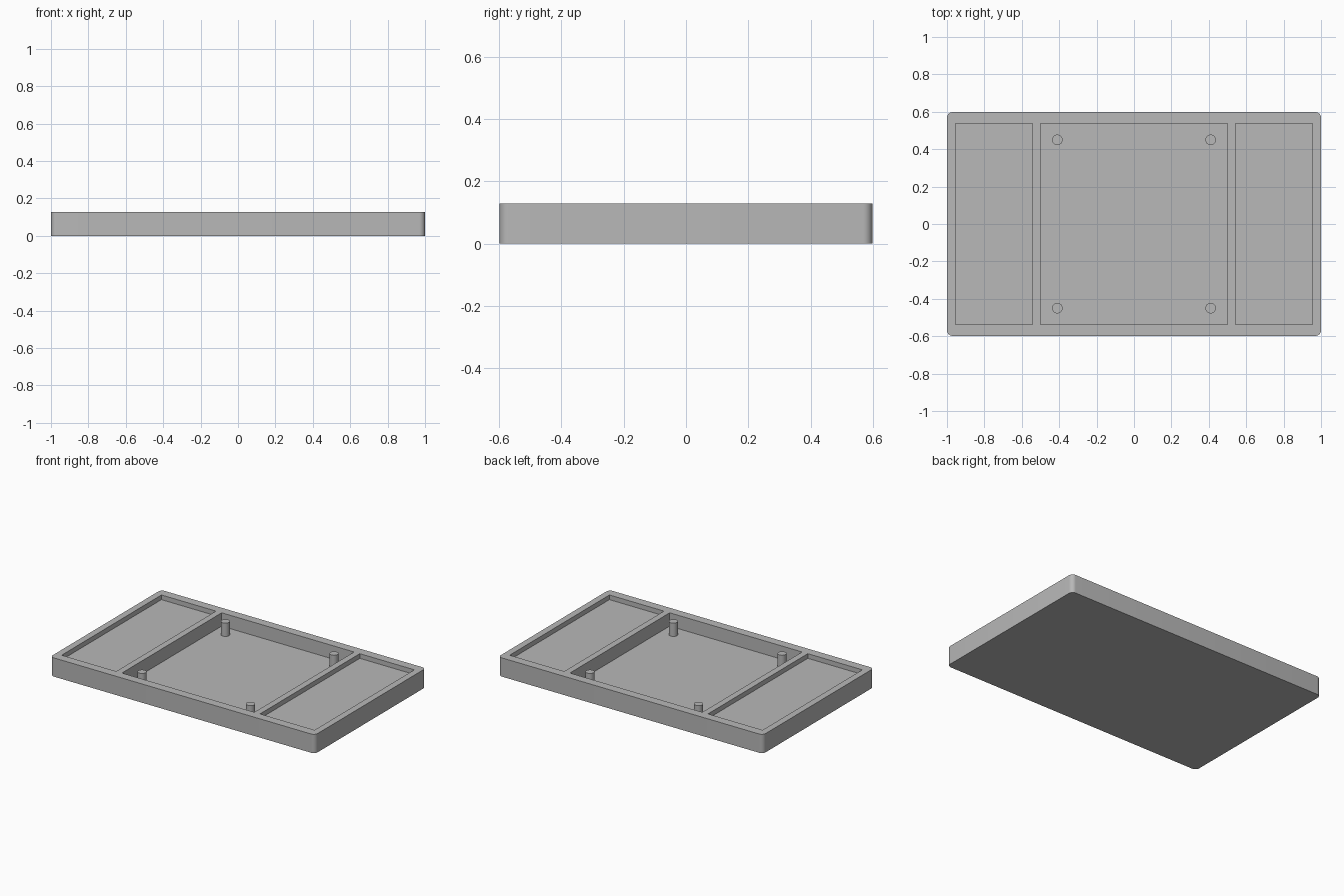
import bpy
import bmesh
from mathutils import Matrix, Vector

cube = bpy.data.objects.get("Cube")
if cube:
    bpy.data.objects.remove(cube, do_unlink=True)

HEIGHT = 0.128
WELL_FLOOR = 0.037
SHELF_FLOOR = 0.096
HALF_DEPTH = 0.598
POCKET_HALF_DEPTH = 0.538

grey = bpy.data.materials.new("plain_grey")
grey.use_nodes = True
colour = (0.48, 0.48, 0.48, 1)
grey.diffuse_color = colour
grey.node_tree.nodes["Principled BSDF"].inputs["Base Color"].default_value = colour


def add_object(name, bm):
    mesh = bpy.data.meshes.new(name)
    bm.to_mesh(mesh)
    bm.free()
    mesh.materials.append(grey)
    obj = bpy.data.objects.new(name, mesh)
    bpy.context.collection.objects.link(obj)
    return obj


def box(name, x0, x1, half_y, z0, z1, radius=0):
    bm = bmesh.new()
    size = Vector((x1 - x0, 2 * half_y, z1 - z0))
    centre = Vector(((x0 + x1) / 2, 0, (z0 + z1) / 2))
    bmesh.ops.create_cube(bm, size=1,
                          matrix=Matrix.Translation(centre) @ Matrix.Diagonal(size.to_4d()))
    if radius:
        upright = [e for e in bm.edges
                   if abs(e.verts[0].co.z - e.verts[1].co.z) > 0.01]
        bmesh.ops.bevel(bm, geom=upright, offset=radius, segments=8,
                        profile=0.5, affect='EDGES')
    return add_object(name, bm)


def smooth(obj):
    bpy.ops.object.select_all(action='DESELECT')
    obj.select_set(True)
    bpy.context.view_layer.objects.active = obj
    bpy.ops.object.shade_smooth_by_angle()


# Tray body with rounded upright corners
tray = box("tray_body", -1, 1, HALF_DEPTH, 0, HEIGHT, radius=0.03)

# Deep middle well and two shallow side pockets
pockets = [
    ("middle_well_cutter", -0.5, 0.5, WELL_FLOOR),
    ("left_pocket_cutter", 0.543, 0.955, SHELF_FLOOR),
    ("right_pocket_cutter", -0.955, -0.543, SHELF_FLOOR),
]
bpy.context.view_layer.objects.active = tray
for name, x0, x1, floor in pockets:
    cutter = box(name, x0, x1, POCKET_HALF_DEPTH, floor, HEIGHT + 0.1)
    cutter.hide_render = True
    cut = tray.modifiers.new(name, 'BOOLEAN')
    cut.operation = 'DIFFERENCE'
    cut.solver = 'EXACT'
    cut.object = cutter
    bpy.ops.object.modifier_apply(modifier=cut.name)
    bpy.data.objects.remove(cutter, do_unlink=True)
smooth(tray)

# Four round posts standing in the well, level with the rim
for side, x in (("left", 0.41), ("right", -0.41)):
    for end, y in (("front", -0.45), ("back", 0.45)):
        bm = bmesh.new()
        bmesh.ops.create_cone(
            bm, cap_ends=True, segments=32, radius1=0.028, radius2=0.028,
            depth=HEIGHT - WELL_FLOOR,
            matrix=Matrix.Translation((x, y, (HEIGHT + WELL_FLOOR) / 2)))
        smooth(add_object(f"{end}_{side}_post", bm))
